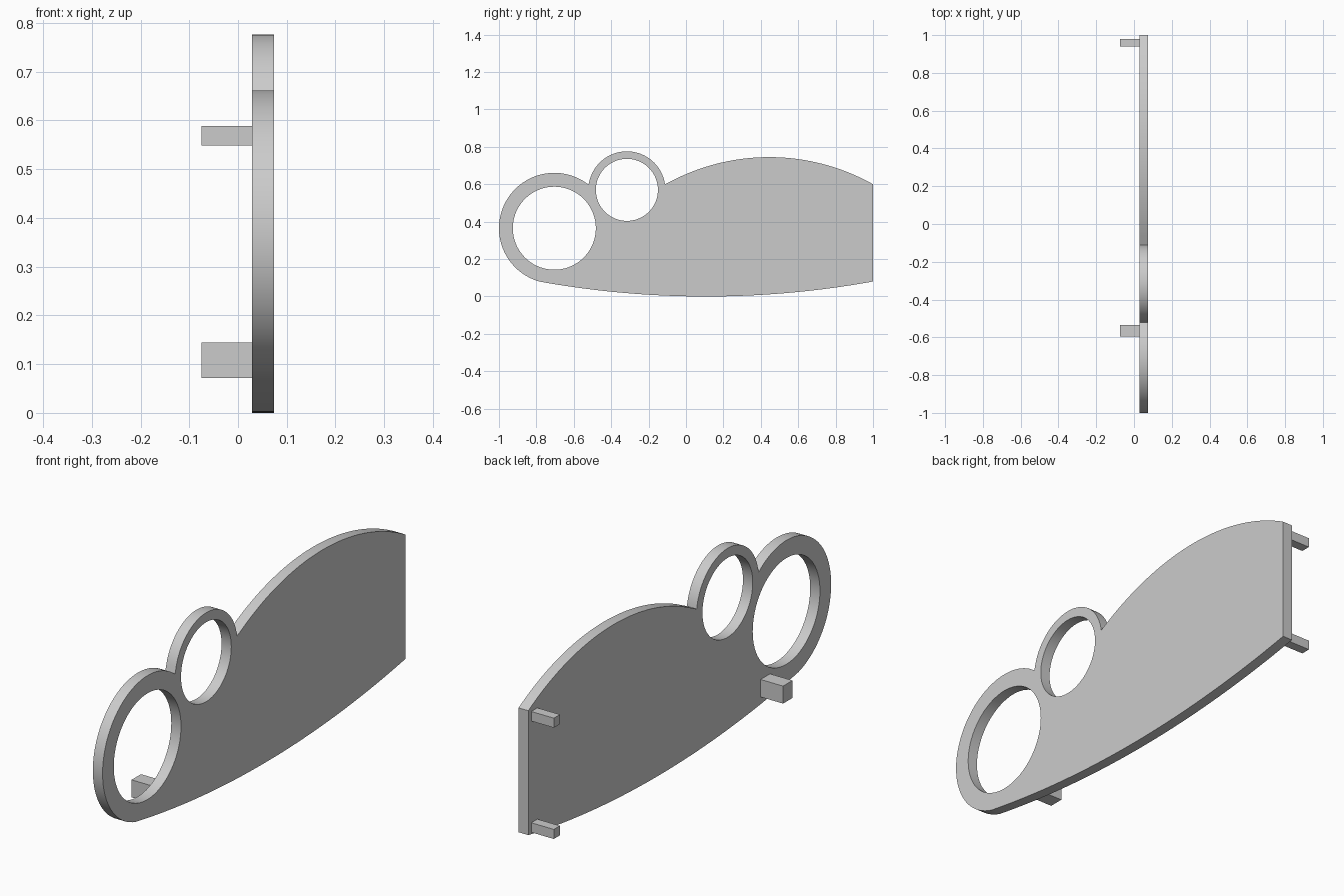
import bpy, bmesh, math
from mathutils import Vector

cube = bpy.data.objects.get("Cube")
if cube:
    bpy.data.objects.remove(cube, do_unlink=True)

# Single flat grey
grey = bpy.data.materials.new("plain grey")
grey.use_nodes = True
COLOUR = (0.6, 0.6, 0.6, 1)
grey.diffuse_color = COLOUR
grey.node_tree.nodes["Principled BSDF"].inputs["Base Color"].default_value = COLOUR

X_BACK, X_FACE = 0.029, 0.074      # plate thickness
PEG_END = -0.075
BIG, SMALL = Vector((-0.704, 0.365)), Vector((-0.316, 0.57))   # ring centres (y, z)


def ring_arc(centre, radius, start, end, count):
    """Points on a circle between two angles, end left out."""
    angles = [math.radians(start + (end - start) * i / count) for i in range(count)]
    return [centre + radius * Vector((math.cos(a), math.sin(a))) for a in angles]


def bowed_edge(a, b, sag, count):
    """Circular arc from a to b bulging to the right of travel, end left out."""
    a, b = Vector(a), Vector(b)
    half = (b - a).length / 2
    radius = (half * half + sag * sag) / (2 * sag)
    along = (b - a).normalized()
    out = Vector((along.y, -along.x))
    centre = (a + b) / 2 - out * (radius - sag)
    mid = math.degrees(math.atan2(out.y, out.x))
    swing = math.degrees(math.asin(half / radius))
    return ring_arc(centre, radius, mid - swing, mid + swing, count)


def finish(bm, name):
    bmesh.ops.recalc_face_normals(bm, faces=bm.faces[:])
    mesh = bpy.data.meshes.new(name)
    bm.to_mesh(mesh)
    bm.free()
    mesh.materials.append(grey)
    obj = bpy.data.objects.new(name, mesh)
    bpy.context.collection.objects.link(obj)
    return obj


# Side plate: outline with two round openings, extruded sideways
outline = bowed_edge((-0.785, 0.08), (1, 0.08), 0.08, 40)
outline += [Vector((1, 0.08))]
outline += bowed_edge((1, 0.60), (-0.11, 0.60), 0.145, 40)
outline += ring_arc(SMALL, 0.206, 8.4, 171.6, 40)
outline += ring_arc(BIG, 0.296, 52, 254.3, 56)
loops = [outline,
         ring_arc(BIG, 0.222, 0, 360, 72),
         ring_arc(SMALL, 0.166, 0, 360, 72)]

bm = bmesh.new()
for loop in loops:
    verts = [bm.verts.new((X_BACK, p.x, p.y)) for p in loop]
    for i, v in enumerate(verts):
        bm.edges.new((v, verts[i - 1]))
bmesh.ops.triangle_fill(bm, edges=bm.edges[:], use_beauty=True)
grown = bmesh.ops.extrude_face_region(bm, geom=bm.faces[:], use_keep_orig=True)
moved = [g for g in grown["geom"] if isinstance(g, bmesh.types.BMVert)]
bmesh.ops.translate(bm, verts=moved, vec=(X_FACE - X_BACK, 0, 0))
plate = finish(bm, "side_plate")
bpy.ops.object.select_all(action='DESELECT')
plate.select_set(True)
bpy.context.view_layer.objects.active = plate
bpy.ops.object.shade_smooth_by_angle(angle=math.radians(30))

# Mounting pegs on the inner side: name, y, z, width, height
for name, y, z, width, height in (("front_peg", -0.565, 0.108, 0.062, 0.073),
                                  ("upper_back_peg", 0.96, 0.569, 0.04, 0.04),
                                  ("lower_back_peg", 0.96, 0.104, 0.04, 0.04)):
    bm = bmesh.new()
    bmesh.ops.create_cube(bm, size=1)
    bmesh.ops.scale(bm, verts=bm.verts, vec=(X_BACK - PEG_END, width, height))
    bmesh.ops.translate(bm, verts=bm.verts, vec=((X_BACK + PEG_END) / 2, y, z))
    finish(bm, name)
